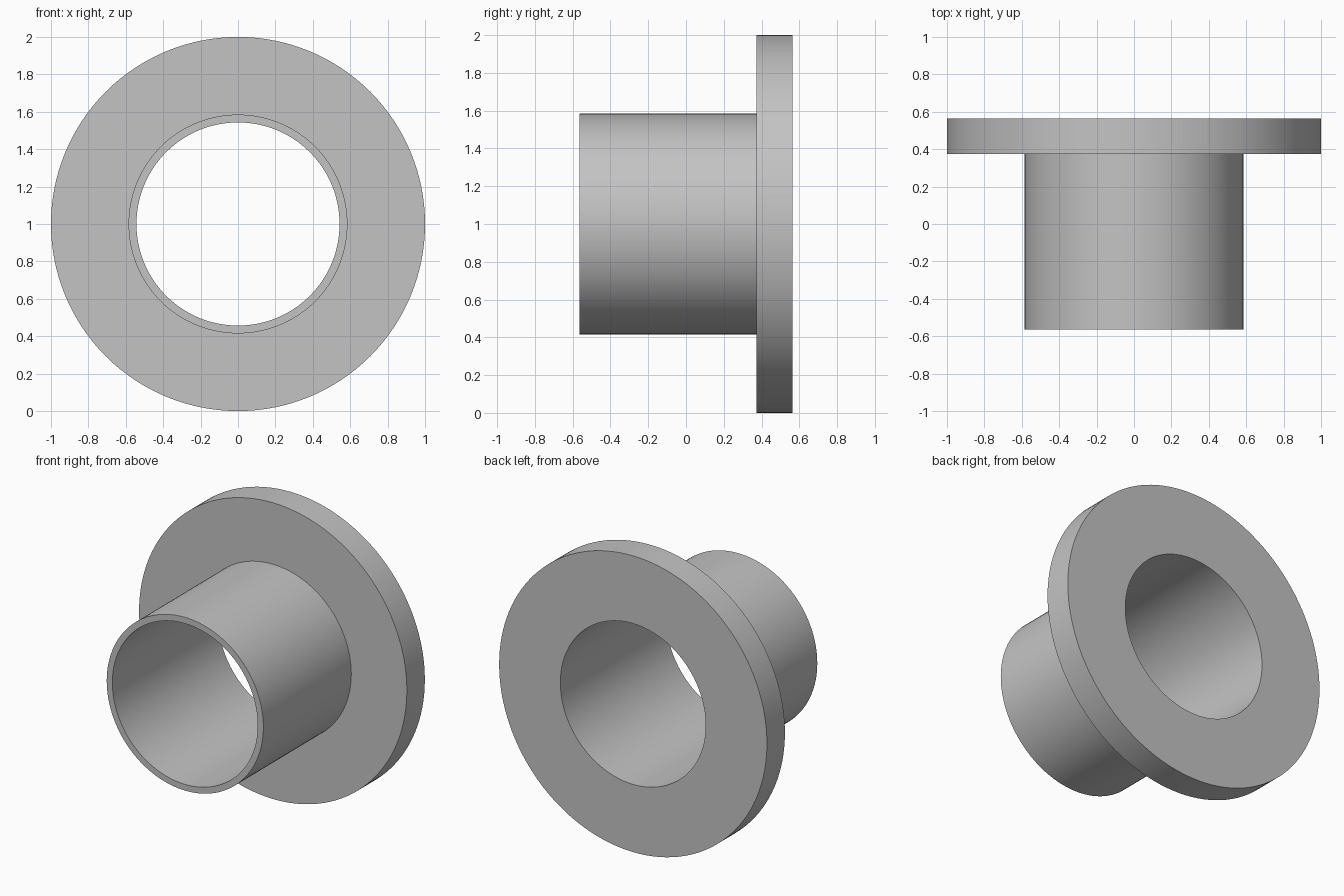
import bpy
import bmesh
from math import cos, sin, pi, radians

if "Cube" in bpy.data.objects:
    bpy.data.objects.remove(bpy.data.objects["Cube"])

SEGMENTS = 128
FRONT, SHOULDER, BACK = -0.565, 0.373, 0.565
BORE, SLEEVE, FLANGE = 0.543, 0.585, 1.0

# Plain grey metal
grey = bpy.data.materials.new("light_grey")
grey.use_nodes = True
colour = (0.55, 0.55, 0.55, 1)
grey.diffuse_color = colour
grey.node_tree.nodes["Principled BSDF"].inputs["Base Color"].default_value = colour


def lathe(name, profile):
    """Turn a closed (radius, y) profile around the y axis, one unit above the floor."""
    bm = bmesh.new()
    rings = []
    for i in range(SEGMENTS):
        a = 2 * pi * i / SEGMENTS
        rings.append([bm.verts.new((r * cos(a), y, 1 + r * sin(a))) for r, y in profile])
    for i, ring in enumerate(rings):
        following = rings[(i + 1) % SEGMENTS]
        for j in range(len(profile)):
            k = (j + 1) % len(profile)
            bm.faces.new((ring[j], ring[k], following[k], following[j]))
    bmesh.ops.recalc_face_normals(bm, faces=bm.faces)
    mesh = bpy.data.meshes.new(name)
    bm.to_mesh(mesh)
    bm.free()
    mesh.materials.append(grey)
    obj = bpy.data.objects.new(name, mesh)
    bpy.context.collection.objects.link(obj)
    bpy.ops.object.select_all(action="DESELECT")
    obj.select_set(True)
    bpy.context.view_layer.objects.active = obj
    bpy.ops.object.shade_smooth_by_angle(angle=radians(30))
    return obj


# Thin-walled sleeve with a wide flange at the back and a straight through bore
lathe("flanged_bushing", [
    (BORE, FRONT), (SLEEVE, FRONT), (SLEEVE, SHOULDER),
    (FLANGE, SHOULDER), (FLANGE, BACK), (BORE, BACK),
])
